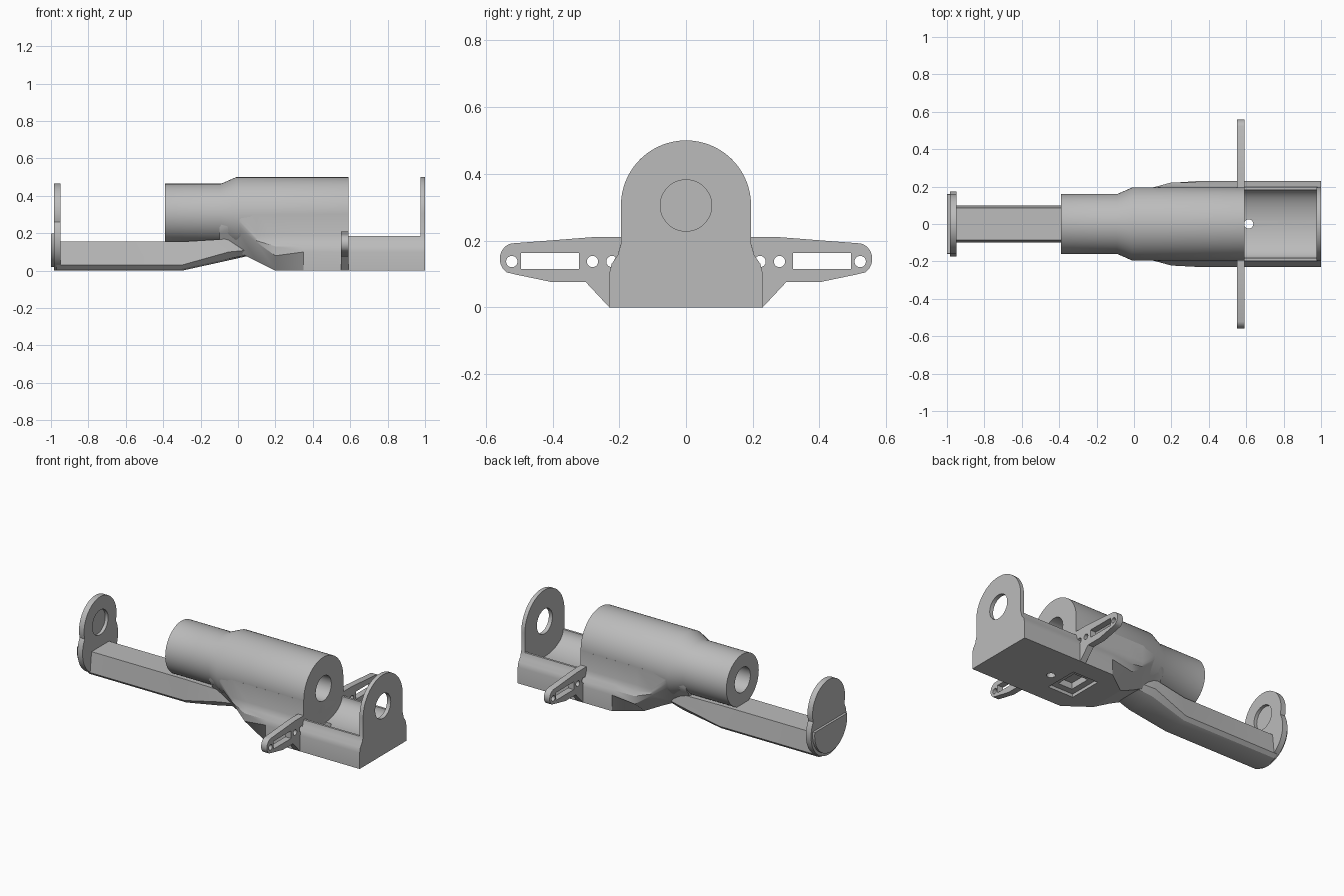
import bpy, bmesh
from math import cos, sin, pi, radians

if "Cube" in bpy.data.objects:
    bpy.data.objects.remove(bpy.data.objects["Cube"], do_unlink=True)

gray = bpy.data.materials.new("plain_gray")
gray.use_nodes = True
COLOR = (0.5, 0.5, 0.5, 1)
gray.diffuse_color = COLOR
gray.node_tree.nodes["Principled BSDF"].inputs["Base Color"].default_value = COLOR

AXIS = 0.305   # height of the barrel axis
BORE = 0.077


def finish(name, bm):
    bmesh.ops.recalc_face_normals(bm, faces=bm.faces)
    me = bpy.data.meshes.new(name)
    bm.to_mesh(me)
    bm.free()
    ob = bpy.data.objects.new(name, me)
    bpy.context.collection.objects.link(ob)
    me.materials.append(gray)
    return ob


def loft(name, sections):
    """Skin closed y-z rings placed along x: [(x, ring), ...]"""
    bm = bmesh.new()
    rings = [[bm.verts.new((x, y, z)) for y, z in ring] for x, ring in sections]
    n = len(rings[0])
    for a, b in zip(rings, rings[1:]):
        for i in range(n):
            j = (i + 1) % n
            bm.faces.new((a[i], a[j], b[j], b[i]))
    bm.faces.new(rings[0])
    bm.faces.new(rings[-1])
    return finish(name, bm)


def prism(name, ring, x0, x1):
    return loft(name, [(x0, ring), (x1, ring)])


def arc(cy, cz, ry, rz, start, end, steps):
    return [(cy + ry * cos(radians(start + (end - start) * i / steps)),
             cz + rz * sin(radians(start + (end - start) * i / steps)))
            for i in range(steps + 1)]


def circle(cy, cz, r, n=48):
    return arc(cy, cz, r, r, 0, 360 - 360 / n, n - 1)


def mirrored(half):
    return half + [(-y, z) for y, z in reversed(half)]


def combine(ob, other, operation="DIFFERENCE"):
    mod = ob.modifiers.new("cut", "BOOLEAN")
    mod.operation, mod.solver, mod.object = operation, "EXACT", other
    bpy.context.view_layer.objects.active = ob
    bpy.ops.object.modifier_apply(modifier=mod.name)
    bpy.data.objects.remove(other, do_unlink=True)


def box_cut(ob, x, y, z):
    ring = [(y[0], z[0]), (y[1], z[0]), (y[1], z[1]), (y[0], z[1])]
    combine(ob, prism("cutter", ring, *x))


def bore_cut(ob, x0, x1):
    combine(ob, prism("cutter", circle(0, AXIS, BORE), x0, x1))


parts = []

# Stepped barrel
barrel = loft("barrel", [(x, circle(0, AXIS, r, 72)) for x, r in
                         ((-.39, .16), (-.09, .16), (-.01, .195), (.59, .195))])
bore_cut(barrel, -.5, .7)

# Saddle under the barrel, tapering up toward the neck
flank = [(.23, .10), (.223, .13), (.205, .155), (.195, .19)]
full = [(.23, 0)] + flank + [(.195, .3)]
saddle = loft("saddle", [(x, mirrored(h)) for x, h in (
    (-.1, [(.09, .13), (.12, .19), (.13, .2), (.14, .22), (.145, .25), (.145, .3)]),
    (0, [(.1, .10), (.17, .22), (.185, .25), (.19, .27), (.192, .28), (.193, .3)]),
    (.1, [(.1, .05), (.19, .15), (.195, .16), (.195, .175), (.195, .19), (.195, .3)]),
    (.2, [(.12, 0), (.22, .08), (.222, .13), (.205, .155), (.195, .19), (.195, .3)]),
    (.35, full), (.59, full))])
bore_cut(saddle, -.5, .7)
box_cut(saddle, (.36, .54), (-.11, .11), (-.05, .02))
box_cut(saddle, (.4, .5), (-.07, .07), (-.05, .06))

# Open cradle behind the barrel
trough = arc(0, .185, .183, .1, 0, -90, 16)
cradle = prism("cradle", mirrored([(.23, 0)] + flank[:3] + [(.197, .185)] + trough[:-1]),
               .59, .98)

# Drain hole through the floor
for ob in (cradle, saddle):
    bm = bmesh.new()
    bmesh.ops.create_cone(bm, cap_ends=True, segments=24, radius1=.025, radius2=.025, depth=.3)
    bmesh.ops.translate(bm, verts=bm.verts, vec=(.613, 0, .05))
    combine(ob, finish("cutter", bm))

# Arched end plate with a round opening
end_plate = prism("end_plate", mirrored([(.23, 0)] + flank + arc(0, AXIS, .195, .195, 0, 86, 24)),
                  .975, 1)
bore_cut(end_plate, .9, 1.1)

# Side wings with slots and screw holes
wing_half = [(.18, 0), (.23, 0), (.3, .075), (.4, .075), (.51, .098)]
wing_half += arc(.515, .145, .043, .047, -60, 80, 12) + [(.28, .21), (.18, .21)]
for side, name in ((1, "left_wing"), (-1, "right_wing")):
    wing = prism(name, [(side * y, z) for y, z in wing_half], .55, .59)
    for y in (.222, .28, .522):
        combine(wing, prism("cutter", circle(side * y, .137, .017, 24), .5, .7))
    box_cut(wing, (.5, .7), sorted((side * .32, side * .495)), (.115, .163))
    parts.append(wing)

# Long arm reaching forward under the neck
beam = [(.05, 0), (.08, .01), (.1, .03), (.086, .155)]
arm = loft("arm", [(x, mirrored(h)) for x, h in (
    (-.97, beam), (-.3, beam),
    (-.05, [(.06, .055), (.1, .065), (.13, .1), (.12, .17)]),
    (.06, [(.05, .08), (.085, .085), (.11, .11), (.1, .18)]))])

# Far plate made of two overlapping discs, with a shallow socket
far_plate = prism("far_plate", circle(0, .175, .175, 64), -.985, -.95)
combine(far_plate, prism("upper_disc", circle(0, AXIS, .16, 64), -.985, -.95), "UNION")
combine(far_plate, prism("cutter", circle(0, AXIS, BORE), -.97, -.9))

# Raised half disc on the outside of the far plate
half_disc = prism("half_disc", arc(0, .18, .16, .16, -187, 7, 40), -1, -.98)

parts += [barrel, saddle, cradle, end_plate, arm, far_plate, half_disc]
for ob in parts:
    bpy.ops.object.select_all(action="DESELECT")
    ob.select_set(True)
    bpy.context.view_layer.objects.active = ob
    bpy.ops.object.shade_smooth_by_angle(angle=radians(25))
